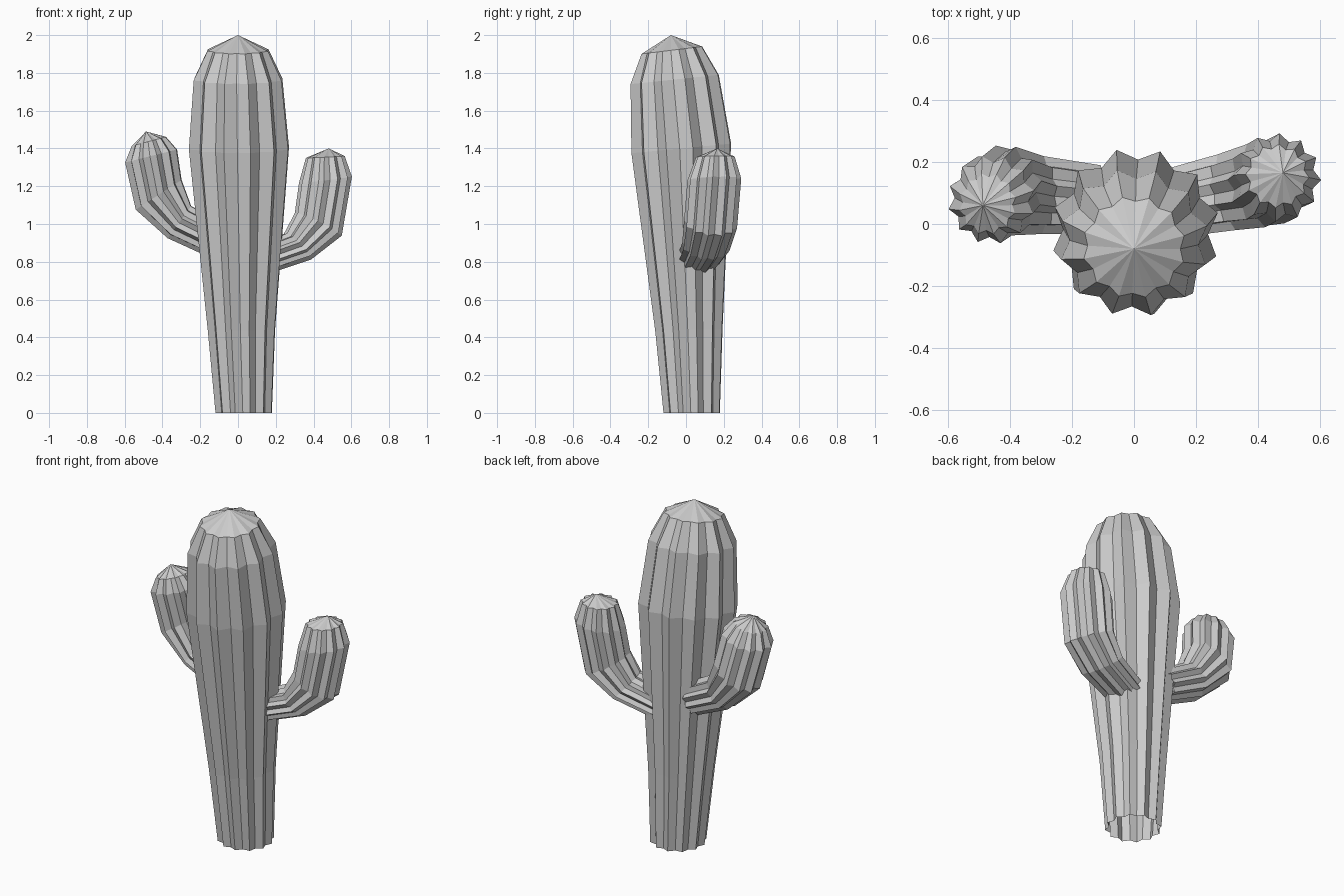
import bpy, bmesh
from math import sin, cos, pi, radians
from mathutils import Vector, Matrix

RIBS = 12


def ribbed_body(name, rings, apex, azimuth, phase):
    """Skin star-shaped rings: (x, y, z, radius in tilt direction, side radius, tilt, valley ratio)."""
    bm = bmesh.new()
    turn = Matrix.Rotation(radians(azimuth), 3, 'Z')
    n = RIBS * 2
    loops = []
    for x, y, z, ra, rb, tilt, valley in rings:
        rot = turn @ Matrix.Rotation(radians(tilt), 3, 'Y')
        loop = []
        for i in range(n):
            a = radians(phase) + i * pi / RIBS
            k = valley if i % 2 else 1.0
            loop.append(bm.verts.new(Vector((x, y, z)) + rot @ Vector((ra * k * cos(a), rb * k * sin(a), 0))))
        loops.append(loop)
    for lo, hi in zip(loops, loops[1:]):
        for i in range(n):
            j = (i + 1) % n
            bm.faces.new((lo[i], lo[j], hi[j], hi[i]))
    tip = bm.verts.new(apex)
    for i in range(n):
        bm.faces.new((loops[-1][i], loops[-1][(i + 1) % n], tip))
    mesh = bpy.data.meshes.new(name)
    bm.to_mesh(mesh)
    bm.free()
    obj = bpy.data.objects.new(name, mesh)
    bpy.context.collection.objects.link(obj)
    return obj


# Trunk: open at the bottom, widening upward and leaning slightly to the front
ribbed_body("trunk", [
    (0.03, 0.03, 0.0, 0.153, 0.153, 0, 0.86),
    (0.018, 0.015, 0.44, 0.183, 0.183, 1, 0.86),
    (0.005, -0.025, 1.40, 0.272, 0.272, 5.5, 0.86),
    (0.0, -0.06, 1.765, 0.241, 0.241, 6, 0.86),
    (0.0, -0.075, 1.92, 0.166, 0.166, 7, 0.90),
], (0, -0.08, 2.0), -90, 13)

# Right arm, lower and angled backward
ribbed_body("right_arm", [
    (0.12, 0.065, 0.81, 0.085, 0.115, 67, 0.84),
    (0.315, 0.105, 0.88, 0.098, 0.130, 47, 0.84),
    (0.425, 0.130, 0.998, 0.138, 0.142, 27, 0.84),
    (0.463, 0.150, 1.235, 0.141, 0.143, -7, 0.84),
    (0.462, 0.155, 1.355, 0.103, 0.103, -3, 0.86),
], (0.48, 0.165, 1.40), 15, 12)

# Left arm, higher
ribbed_body("left_arm", [
    (-0.12, 0.080, 0.915, 0.098, 0.115, 65, 0.84),
    (-0.31, 0.095, 1.01, 0.108, 0.130, 54, 0.84),
    (-0.42, 0.108, 1.155, 0.148, 0.148, 33, 0.84),
    (-0.46, 0.078, 1.36, 0.145, 0.143, 14, 0.84),
    (-0.472, 0.065, 1.437, 0.096, 0.100, 15, 0.86),
], (-0.487, 0.06, 1.49), 180, 12)
